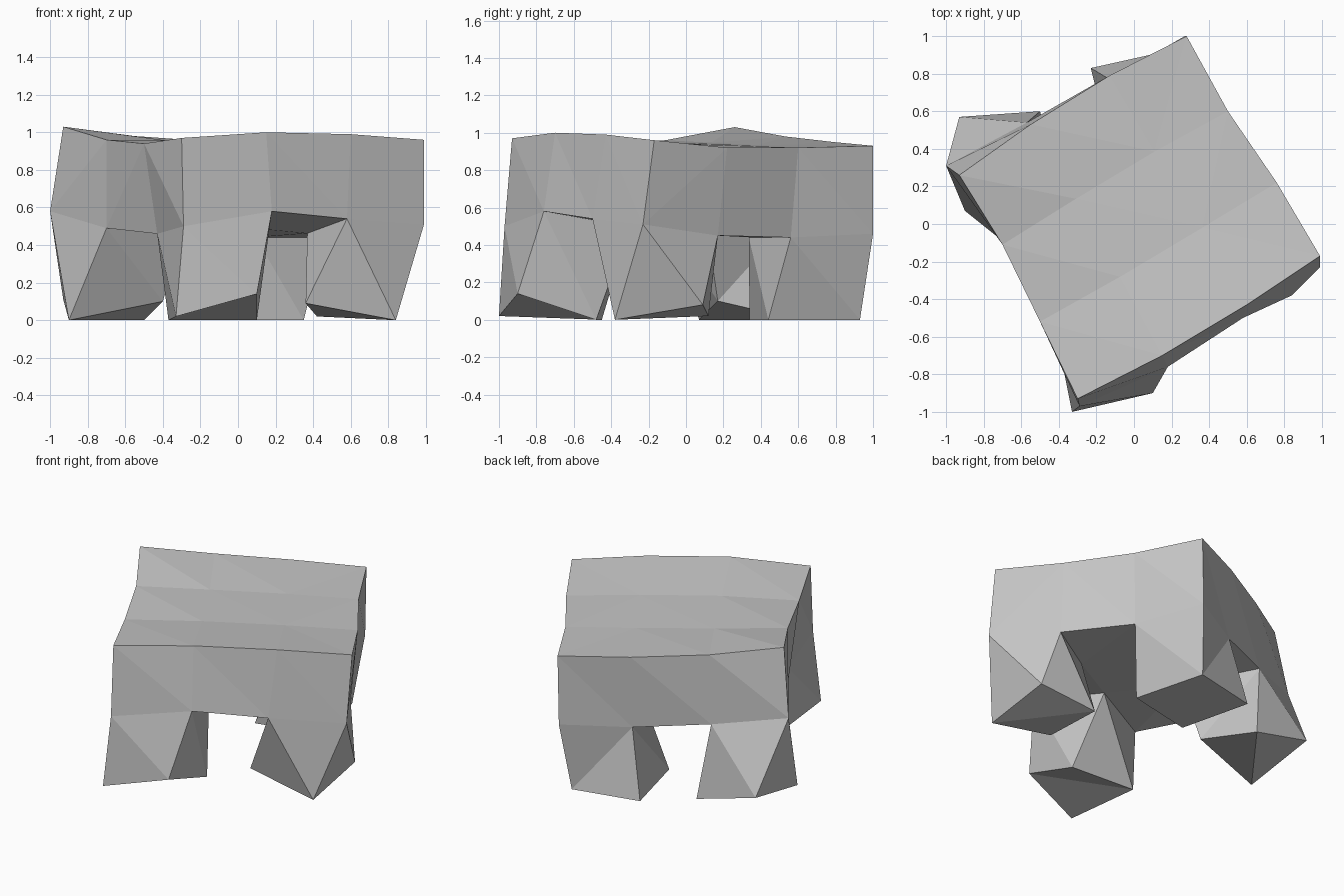
import bpy
import bmesh
from mathutils import Vector

if "Cube" in bpy.data.objects:
    bpy.data.objects.remove(bpy.data.objects["Cube"], do_unlink=True)


def path(*points):
    return [Vector(p) for p in points]


def patch(front, back, right, left):
    """Fill a four by four net of points between four bounding paths."""
    net = {}
    for i in range(4):
        for j in range(4):
            u, v = i / 3, j / 3
            across = front[i].lerp(back[i], v)
            along = right[j].lerp(left[j], u)
            corners = front[0].lerp(front[3], u).lerp(back[0].lerp(back[3], u), v)
            net[i, j] = across + along - corners
    return net


# Upper rim of the block
top = patch(
    front=path((-.30, -.93, .97), (.15, -.70, 1), (.60, -.43, .99), (.99, -.17, .96)),
    back=path((-.93, .26, 1.03), (-.55, .53, .98), (-.13, .79, .95), (.28, 1, .93)),
    right=path((-.30, -.93, .97), (-.5, -.52, .94), (-.70, -.11, .96), (-.93, .26, 1.03)),
    left=path((.99, -.17, .96), (.76, .22, .92), (.5, .6, .92), (.28, 1, .93)))

# Lower rim, where the legs begin
under = patch(
    front=path((-.29, -.97, .5), (.18, -.76, .58), (.58, -.5, .54), (.99, -.23, .51)),
    back=path((-1, .31, .58), (-.57, .54, .51), (-.13, .77, .46), (.27, 1, .46)),
    right=path((-.29, -.97, .5), (-.43, -.5, .46), (-.70, -.09, .49), (-1, .31, .58)),
    left=path((.99, -.23, .51), (.74, .17, .45), (.46, .56, .44), (.27, 1, .46)))

# Soles of the legs, each going round its corner cell of the net
soles = {
    (0, 0): path((-.33, -1, .02), (.1, -.9, .14), (.1, -.48, 0), (-.37, -.45, 0)),
    (2, 0): path((.36, -.38, .09), (.84, -.38, 0), (.83, .09, .08), (.42, .12, .02)),
    (2, 2): path((-.11, .34, 0), (.35, .44, 0), (.22, .93, 0), (-.23, .83, 0)),
    (0, 2): path((-.9, .07, 0), (-.4, .17, .1), (-.5, .6, 0), (-.93, .57, .11)),
}


def cell(i, j):
    return [(i, j), (i + 1, j), (i + 1, j + 1), (i, j + 1)]


def wall(bm, upper, lower):
    """Join two closed rings of points with a band of quads."""
    for k in range(len(upper)):
        n = (k + 1) % len(upper)
        bm.faces.new((upper[k], upper[n], lower[n], lower[k]))


bm = bmesh.new()
top_verts = {key: bm.verts.new(co) for key, co in top.items()}
under_verts = {key: bm.verts.new(co) for key, co in under.items()}

# Block: top, underside and legs cell by cell
for i in range(3):
    for j in range(3):
        bm.faces.new([top_verts[key] for key in cell(i, j)])
        ring = [under_verts[key] for key in cell(i, j)]
        if (i, j) in soles:
            sole = [bm.verts.new(co) for co in soles[i, j]]
            wall(bm, ring, sole)
            bm.faces.new(sole)
        else:
            bm.faces.new(ring)

# Block: side walls
rim = ([(i, 0) for i in range(3)] + [(3, j) for j in range(3)]
       + [(3 - i, 3) for i in range(3)] + [(0, 3 - j) for j in range(3)])
wall(bm, [top_verts[key] for key in rim], [under_verts[key] for key in rim])

bmesh.ops.triangulate(bm, faces=bm.faces[:], quad_method='SHORT_EDGE')
bmesh.ops.recalc_face_normals(bm, faces=bm.faces[:])
mesh = bpy.data.meshes.new("four_legged_block")
bm.to_mesh(mesh)
bm.free()

# Single plain colour
grey = bpy.data.materials.new("light_grey")
grey.use_nodes = True
colour = (.56, .56, .56, 1)
grey.diffuse_color = colour
grey.node_tree.nodes["Principled BSDF"].inputs["Base Color"].default_value = colour
mesh.materials.append(grey)

block = bpy.data.objects.new("four_legged_block", mesh)
bpy.context.collection.objects.link(block)
